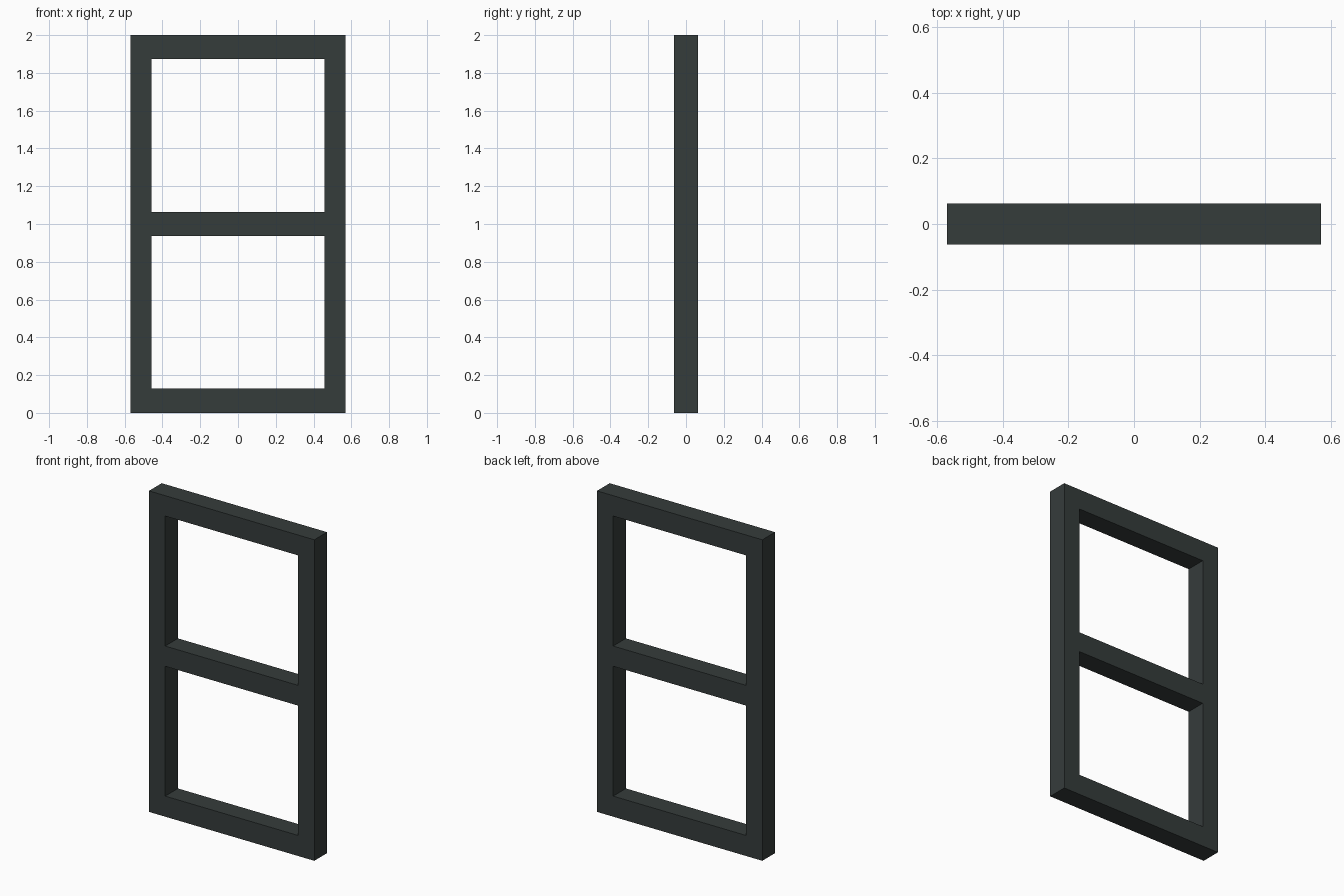
import bpy
import bmesh

if "Cube" in bpy.data.objects:
    bpy.data.objects.remove(bpy.data.objects["Cube"])

DEPTH = 0.125
xs = [-0.57, -0.458, 0.458, 0.57]            # stile edges
zs = [0.0, 0.128, 0.937, 1.063, 1.873, 2.0]  # rail edges

# Flat lattice of frame cells, leaving the two panes open
bm = bmesh.new()
grid = [[bm.verts.new((x, 0, z)) for z in zs] for x in xs]
for i in range(len(xs) - 1):
    for j in range(len(zs) - 1):
        if i == 1 and j in (1, 3):
            continue
        bm.faces.new((grid[i][j], grid[i + 1][j],
                      grid[i + 1][j + 1], grid[i][j + 1]))

mesh = bpy.data.meshes.new("window_frame")
bm.to_mesh(mesh)
bm.free()
frame = bpy.data.objects.new("window_frame", mesh)
bpy.context.collection.objects.link(frame)

# Thickness, centred on y = 0
solid = frame.modifiers.new("thickness", 'SOLIDIFY')
solid.thickness = DEPTH
solid.offset = 0

# Dark slate colour
mat = bpy.data.materials.new("dark_slate")
mat.diffuse_color = (0.036, 0.045, 0.044, 1)
mat.use_nodes = True
mat.node_tree.nodes["Principled BSDF"].inputs["Base Color"].default_value = mat.diffuse_color
mesh.materials.append(mat)
